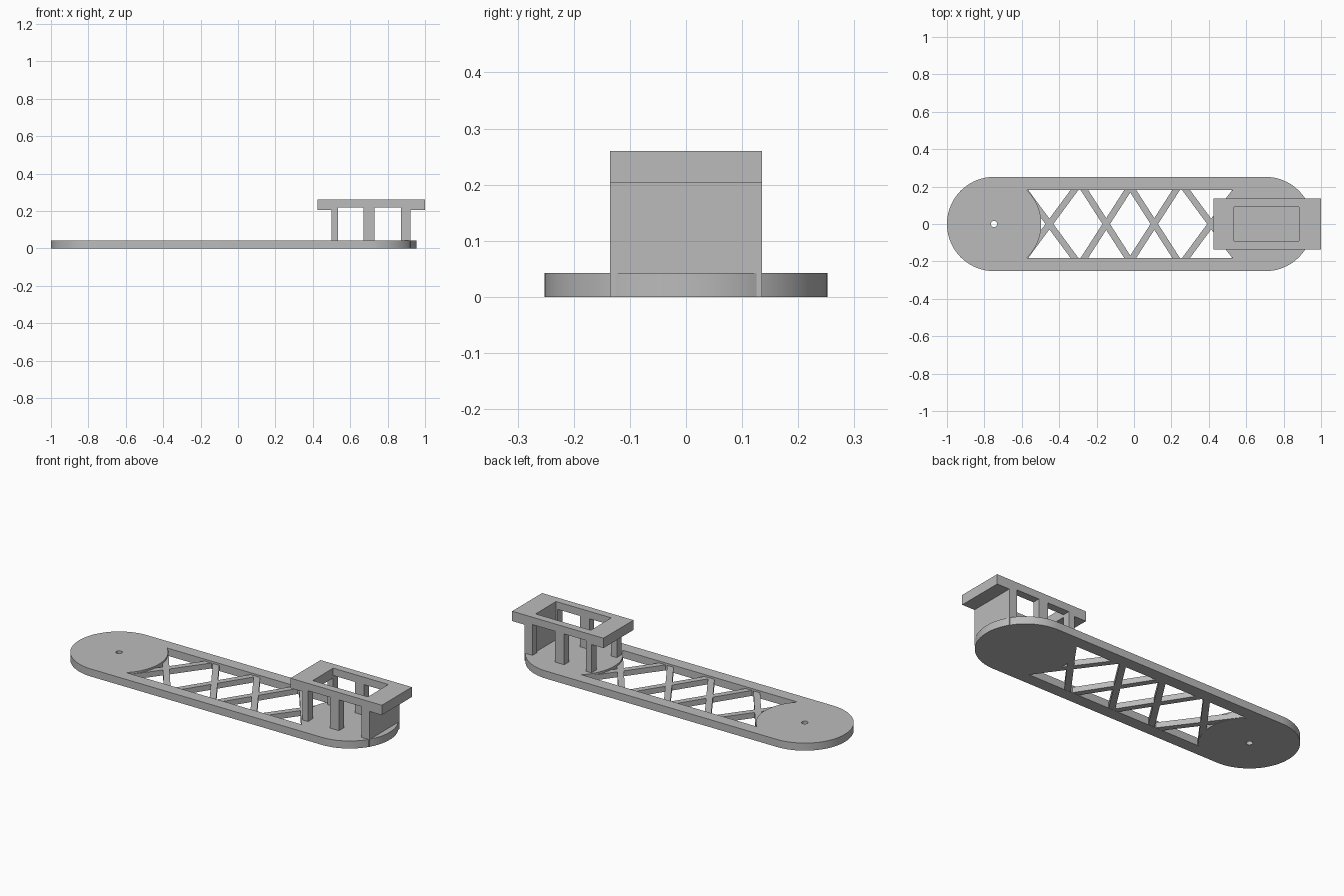
import bpy, bmesh, math
from mathutils import Vector

cube = bpy.data.objects.get("Cube")
if cube:
    bpy.data.objects.remove(cube, do_unlink=True)

grey = bpy.data.materials.new("plain grey")
grey.use_nodes = True
colour = (0.5, 0.5, 0.5, 1)
grey.diffuse_color = colour
grey.node_tree.nodes["Principled BSDF"].inputs["Base Color"].default_value = colour

R, LEFT, RIGHT = 0.252, -0.748, 0.703   # end radius and end centres
THICK = 0.043                           # plate thickness
RAIL = 0.183                            # inner edge of the side rails


def prism(name, points, offset):
    """Closed outline of 3D points swept along an offset."""
    bm = bmesh.new()
    face = bm.faces.new([bm.verts.new(p) for p in points])
    new = bmesh.ops.extrude_face_region(bm, geom=[face])["geom"]
    bmesh.ops.translate(bm, vec=Vector(offset),
                        verts=[v for v in new if isinstance(v, bmesh.types.BMVert)])
    bmesh.ops.recalc_face_normals(bm, faces=bm.faces)
    mesh = bpy.data.meshes.new(name)
    bm.to_mesh(mesh)
    bm.free()
    mesh.materials.append(grey)
    obj = bpy.data.objects.new(name, mesh)
    bpy.context.collection.objects.link(obj)
    return obj


def slab(name, outline, z0, z1):
    return prism(name, [(x, y, z0) for x, y in outline], (0, 0, z1 - z0))


def box(name, x0, x1, y0, y1, z0, z1):
    return slab(name, [(x0, y0), (x1, y0), (x1, y1), (x0, y1)], z0, z1)


def arc(cx, r, start, end, n=40):
    return [(cx + r * math.cos(start + (end - start) * i / n),
             r * math.sin(start + (end - start) * i / n)) for i in range(n + 1)]


def cut(target, cutter):
    mod = target.modifiers.new(cutter.name, "BOOLEAN")
    mod.operation, mod.solver, mod.object = "DIFFERENCE", "EXACT", cutter
    cutter.hide_render = True
    cutter.hide_viewport = True
    cutter.display_type = "WIRE"


# Rounded base plate with a truss window and a pivot hole
half = math.pi / 2
plate = slab("base_plate", arc(RIGHT, R, -half, half) + arc(LEFT, R, half, 3 * half), 0, THICK)
a = math.asin(RAIL / R)
window = arc(LEFT, R, a, -a) + arc(RIGHT, R, math.pi + a, math.pi - a)
cut(plate, slab("window_cutter", window, -0.1, 0.1))
cut(plate, slab("pivot_cutter", arc(LEFT, 0.017, 0, 2 * math.pi, 24)[:-1], -0.1, 0.1))

# Crossed truss bars, mirrored front to back
nodes = [(-0.60, 0.20), (-0.29, 0.22), (-0.02, 0.20), (0.25, 0.22), (0.56, 0.20)]
for side in (1, -1):
    for i in range(len(nodes) - 1):
        s = side * (-1) ** i
        p = Vector((nodes[i][0], nodes[i][1] * s))
        q = Vector((nodes[i + 1][0], -nodes[i + 1][1] * s))
        d = (q - p).normalized()
        n = Vector((-d.y, d.x)) * 0.017
        slab("truss_bar", [p + n, p - n, q - n, q + n], 0.001, 0.032)

# Holder: slab-topped body, hollowed out and opened between its posts
W, IN = 0.135, 0.092
top, lip = 0.26, 0.204
profile = [(0.50, 0), (0.921, 0), (0.921, lip), (1, lip), (1, top),
           (0.425, top), (0.425, lip), (0.50, lip)]
holder = prism("holder", [(x, -W, z) for x, z in profile], (0, 2 * W, 0))
cut(holder, box("cavity_cutter", 0.535, 0.882, -IN, IN, 0.038, 0.4))
for x0, x1 in ((0.535, 0.672), (0.73, 0.872)):
    cut(holder, box("side_opening_cutter", x0, x1, -0.3, 0.3, 0.038, 0.218))
cut(holder, box("end_opening_cutter", 0.45, 0.6, -IN, IN, 0.038, lip))

# Smooth the round edges, keep the corners crisp
bpy.ops.object.select_all(action="DESELECT")
plate.select_set(True)
bpy.context.view_layer.objects.active = plate
bpy.ops.object.shade_smooth_by_angle(angle=math.radians(30))
